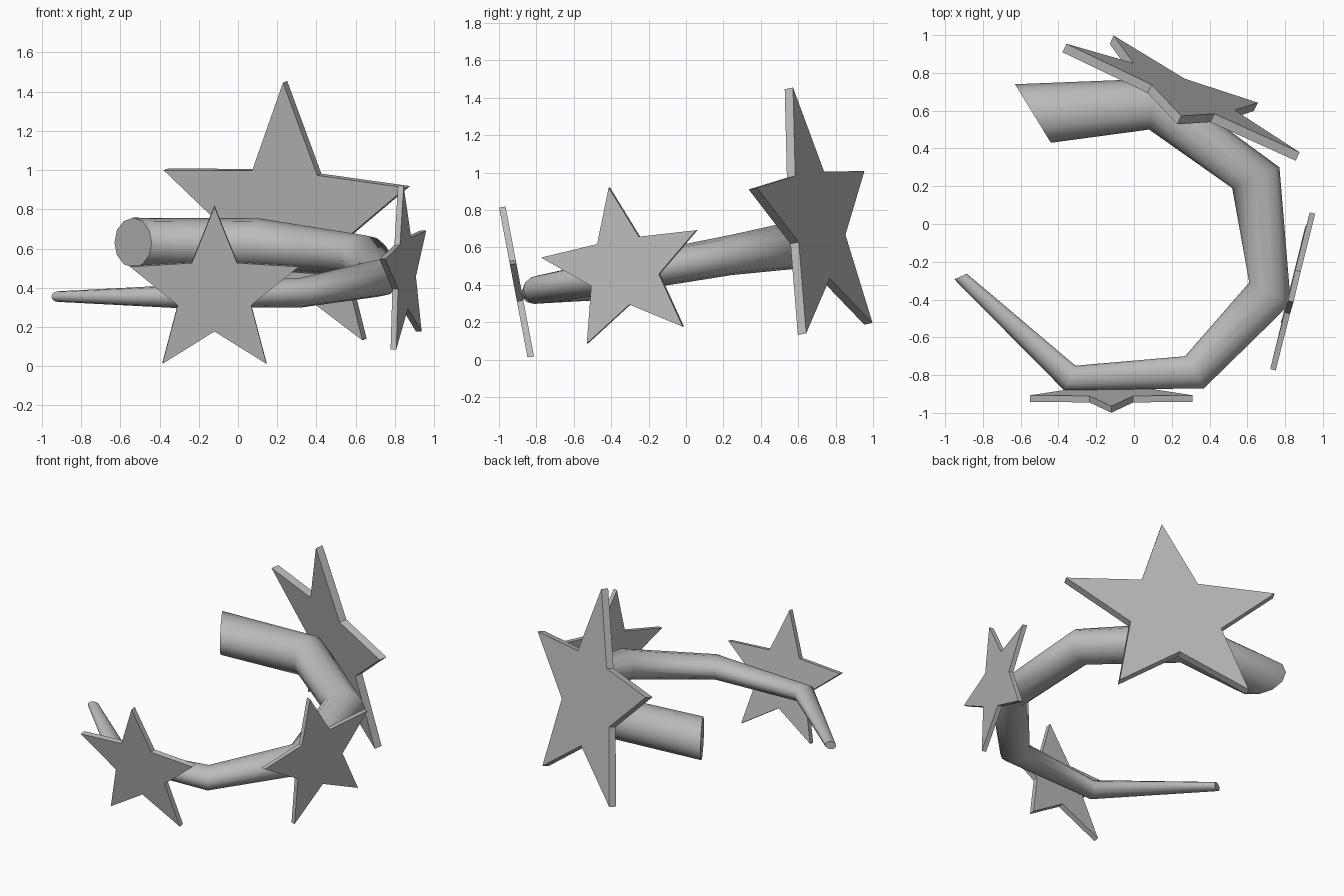
import bpy
import bmesh
import math
from mathutils import Vector

cube = bpy.data.objects.get("Cube")
if cube:
    bpy.data.objects.remove(cube, do_unlink=True)

grey = bpy.data.materials.new("plain grey")
grey.use_nodes = True
COLOUR = (0.5, 0.5, 0.5, 1)
grey.diffuse_color = COLOUR
grey.node_tree.nodes["Principled BSDF"].inputs["Base Color"].default_value = COLOUR


def finish(bm, name):
    bmesh.ops.recalc_face_normals(bm, faces=bm.faces)
    mesh = bpy.data.meshes.new(name)
    bm.to_mesh(mesh)
    bm.free()
    mesh.materials.append(grey)
    obj = bpy.data.objects.new(name, mesh)
    bpy.context.collection.objects.link(obj)
    return obj


def star(name, centre, side, up, thickness, inner=0.435):
    """Five-pointed plate spanned by a side and an up vector."""
    centre, side, up = Vector(centre), Vector(side), Vector(up)
    offset = side.cross(up).normalized() * thickness
    bm = bmesh.new()
    outline = []
    for i in range(10):
        a = i * math.pi / 5
        r = inner if i % 2 else 1
        outline.append(bm.verts.new(centre - offset / 2 + r * (side * math.sin(a) + up * math.cos(a))))
    face = bm.faces.new(outline)
    grown = bmesh.ops.extrude_face_region(bm, geom=[face])["geom"]
    moved = [v for v in grown if isinstance(v, bmesh.types.BMVert)]
    bmesh.ops.translate(bm, verts=moved, vec=offset)
    return finish(bm, name)


def tube(name, rings, sides=12):
    """Mitred tube: each ring has a centre, a level half axis and a half height."""
    bm = bmesh.new()
    loops = []
    for centre, axis, height in rings:
        loop = []
        for i in range(sides):
            a = 2 * math.pi * i / sides
            level = Vector((*axis, 0)) * math.cos(a)
            loop.append(bm.verts.new(Vector(centre) + level + Vector((0, 0, height * math.sin(a)))))
        loops.append(loop)
    for low, high in zip(loops, loops[1:]):
        for i in range(sides):
            j = (i + 1) % sides
            bm.faces.new((low[i], low[j], high[j], high[i]))
    bm.faces.new(loops[0])
    bm.faces.new(loops[-1])
    return finish(bm, name)


# Tapering curled tail, thick end to thin end
tail = tube("curled_tail", [
    ((-0.535, 0.585, 0.63), (-0.095, 0.155), 0.127),
    ((0.105, 0.635, 0.622), (0.025, 0.135), 0.132),
    ((0.645, 0.245, 0.56), (0.125, 0.055), 0.108),
    ((0.72, -0.365, 0.45), (0.11, -0.055), 0.095),
    ((0.32, -0.785, 0.375), (0.05, -0.085), 0.076),
    ((-0.34, -0.815, 0.355), (-0.03, -0.065), 0.057),
    ((-0.918, -0.278, 0.355), (-0.033, -0.015), 0.027),
])
bpy.ops.object.select_all(action="DESELECT")
tail.select_set(True)
bpy.context.view_layer.objects.active = tail
bpy.ops.object.shade_smooth_by_angle(angle=math.radians(50))

# Star plates along the outside of the curl
star("front_star", (-0.12, -0.898, 0.373), (0.452, 0, 0), (0, -0.084, 0.443), 0.035)
star("left_star", (0.845, -0.333, 0.484), (0.11, 0.436, 0.077), (-0.015, -0.077, 0.436), 0.03)
star("back_star", (0.253, 0.687, 0.739), (0.649, -0.302, -0.047), (-0.013, -0.137, 0.711), 0.05)
